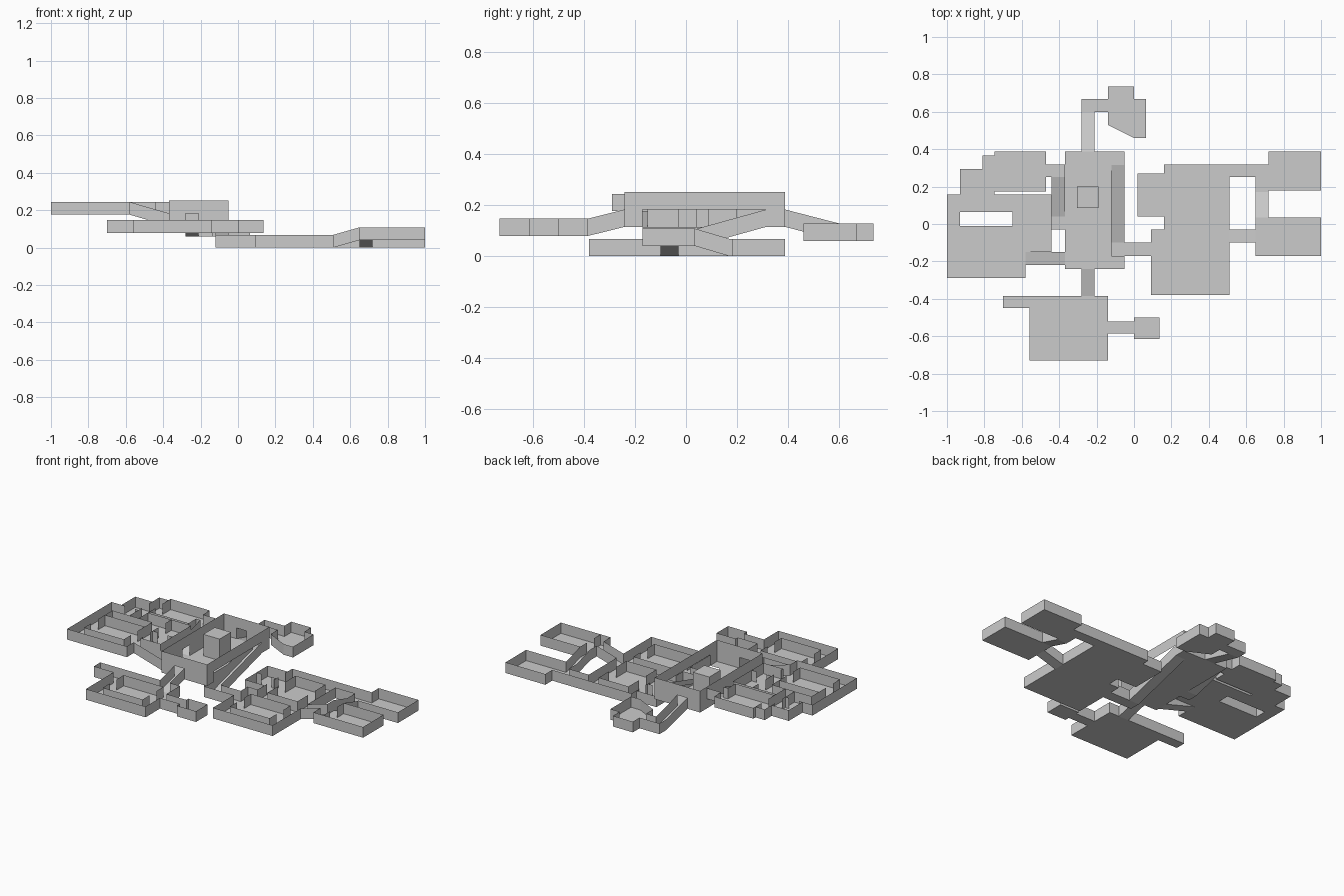
import bpy
from mathutils import Vector

if "Cube" in bpy.data.objects:
    bpy.data.objects.remove(bpy.data.objects["Cube"])

H = 0.068      # normal wall height
DOOR = 0.07    # doorway width
parts = []     # name, 3D floor outline, wall height, skipped edges, loose walls


def outline(name, pts, z, h=H, skip=(), walls=()):
    parts.append((name, [Vector((x, y, z)) for x, y in pts], h, skip, walls))


def rect(name, x0, x1, y0, y1, z, z2=None, axis='x', walls=()):
    # level or sloped rectangle; z2 is the height at the far end of the axis
    z2 = z if z2 is None else z2
    e = lambda x, y: z2 if (x == x1 if axis == 'x' else y == y1) else z
    pts = [Vector((x, y, e(x, y))) for x, y in ((x0, y0), (x1, y0), (x1, y1), (x0, y1))]
    parts.append((name, pts, H, (), walls))


def court(x0, x1, y0, y1, north=True):
    # inner chamber walls with a doorway in the middle of both short sides
    m = (y0 + y1) / 2
    w = [(x0, y0, x1, y0)] + ([(x0, y1, x1, y1)] if north else [])
    for x in (x0, x1):
        w += [(x, y0, x, m - DOOR / 2), (x, m + DOOR / 2, x, y1)]
    return w


# central hall with stair opening on its east side
HZ, HH = 0.115, 0.137
outline("hall", [(-.37, -.24), (-.05, -.24), (-.05, -.17), (-.12, -.17), (-.12, .315),
                 (-.05, .315), (-.05, .387), (-.37, .387)], HZ, HH, skip=(2, 3, 4))

# east wing
outline("east_double_room", [(.09, -.38), (.51, -.38), (.51, .318), (.16, .318), (.16, -.03),
                             (.09, -.03)], 0,
        walls=court(.16, .44, -.31, -.10) + court(.23, .44, -.03, .25))
rect("east_cell_south", .02, .16, .04, .157, 0)
rect("east_cell_north", .02, .16, .157, .27, 0)
rect("east_entry_passage", -.12, .09, -.17, -.10, 0)
rect("main_stair_ramp", -.12, -.05, -.10, .315, 0, HZ, 'y')
rect("northeast_passage", .51, .72, .25, .318, 0)
rect("northeast_chamber", .72, 1, .18, .387, 0)
rect("side_passage_low", .65, .72, .17, .25, 0)
rect("side_passage_ramp", .65, .72, .035, .17, .04, 0, 'y')
rect("side_passage_high", .65, .72, -.17, .035, .04)
rect("southeast_ramp", .51, .65, -.10, -.03, 0, .04)
rect("southeast_chamber", .72, 1, -.17, .035, .04)

# south wing
S = .079
rect("south_ramp", -.28, -.21, -.385, -.24, S, HZ, 'y')
rect("south_room", -.56, -.14, -.73, -.385, S, walls=court(-.49, -.21, -.66, -.45))
rect("south_dead_end", -.70, -.56, -.45, -.385, S)
rect("south_passage", -.14, 0, -.585, -.52, S)
rect("south_cell", 0, .135, -.615, -.5, S)

# north wing
N = .06
rect("north_ramp", -.28, -.21, .387, .6, HZ, N, 'y')
rect("north_passage", -.28, -.14, .6, .667, N)
outline("north_cave", [(-.14, .735), (0, .735), (0, .667), (.065, .667), (.065, .46), (0, .46),
                       (-.14, .53)], N)

# west wing, a ring with an open slot in the floor
W = .176
outline("west_ring_room", [(-1, -.29), (-.58, -.29), (-.58, .157), (-1, .157), (-1, .065),
                           (-.93, .065), (-.65, .065), (-.65, -.01), (-.93, -.01), (-.93, .065),
                           (-1, .065)], W, skip=(4, 9),
        walls=court(-.93, -.65, -.22, -.01, False)
        + [(-.81, .065, -.81, .157), (-.745, .065, -.745, .157)])
rect("west_cell_south", -.58, -.44, -.15, -.03, W)
rect("west_cell_north", -.58, -.44, -.03, .157, W)
rect("southwest_ramp", -.58, -.37, -.22, -.15, W, HZ)
rect("northwest_cell_a", -.93, -.81, .157, .295, W)
rect("northwest_cell_b", -.81, -.745, .157, .365, W)
rect("northwest_room", -.745, -.47, .175, .387, W)
rect("northwest_passage", -.47, -.37, .25, .318, W)
rect("northwest_ramp", -.44, -.37, .04, .25, HZ, W, 'y')
rect("northwest_landing", -.44, -.37, -.03, .04, HZ)


def gaps(i, a, b):
    # find doorways where another outline shares this edge
    d = b - a
    L2 = d.dot(d)
    L = L2 ** .5
    out = []
    for j, (_, pts, *_) in enumerate(parts):
        if j == i:
            continue
        for k, c in enumerate(pts):
            e = pts[(k + 1) % len(pts)]
            tc, te = (c - a).dot(d) / L2, (e - a).dot(d) / L2
            if max((c - a - d * tc).length, (e - a - d * te).length) > .006:
                continue
            lo, hi = max(0, min(tc, te)), min(1, max(tc, te))
            size = (hi - lo) * L
            if size < .01:
                continue
            if size > .105 and i < j:
                m = (lo + hi) / 2
                lo, hi = m - DOOR / 2 / L, m + DOOR / 2 / L
            out.append((lo, hi))
    return sorted(out)


for i, (name, pts, h, skip, walls) in enumerate(parts):
    verts, faces = [], []

    def add(*p):
        faces.append(list(range(len(verts), len(verts) + len(p))))
        verts.extend(tuple(q) for q in p)

    def wall(a, b, h0, h1):
        up0, up1 = Vector((0, 0, h0)), Vector((0, 0, h1))
        add(a + up0, b + up0, b + up1, a + up1)

    if name == "west_ring_room":
        # floor in bands around the slot
        for x0, x1, y0, y1 in ((-1, -.58, -.29, -.01), (-1, -.58, .065, .157),
                               (-1, -.93, -.01, .065), (-.65, -.58, -.01, .065)):
            add((x0, y0, W), (x1, y0, W), (x1, y1, W), (x0, y1, W))
    else:
        add(*pts)
    for k, a in enumerate(pts):
        if k in skip:
            continue
        b = pts[(k + 1) % len(pts)]
        t = 0
        for lo, hi in gaps(i, a, b):
            if lo > t + .001:
                wall(a.lerp(b, t), a.lerp(b, lo), 0, h)
            if h > H:                      # lintel over tall wall doorway
                wall(a.lerp(b, lo), a.lerp(b, hi), H, h)
            t = max(t, hi)
        if t < .999:
            wall(a.lerp(b, t), b, 0, h)
    for x0, y0, x1, y1 in walls:
        z = pts[0].z
        wall(Vector((x0, y0, z)), Vector((x1, y1, z)), 0, h)
    if name == "hall":
        # upper east wall above the stair and the stair shaft lining
        wall(Vector((-.05, -.17, HZ)), Vector((-.05, .315, HZ)), H, HH)
        add((-.12, -.10, H), (-.12, .07, HZ), (-.12, -.17, HZ), (-.12, -.17, H))
    me = bpy.data.meshes.new(name)
    me.from_pydata(verts, [], faces)
    me.update()
    bpy.context.collection.objects.link(bpy.data.objects.new(name, me))

# block standing in the hall
bpy.ops.mesh.primitive_cube_add(size=1, location=(-.247, .143, HZ + HH / 2))
o = bpy.context.object
o.name = "hall_pillar"
o.scale = (.115, .115, HH)
